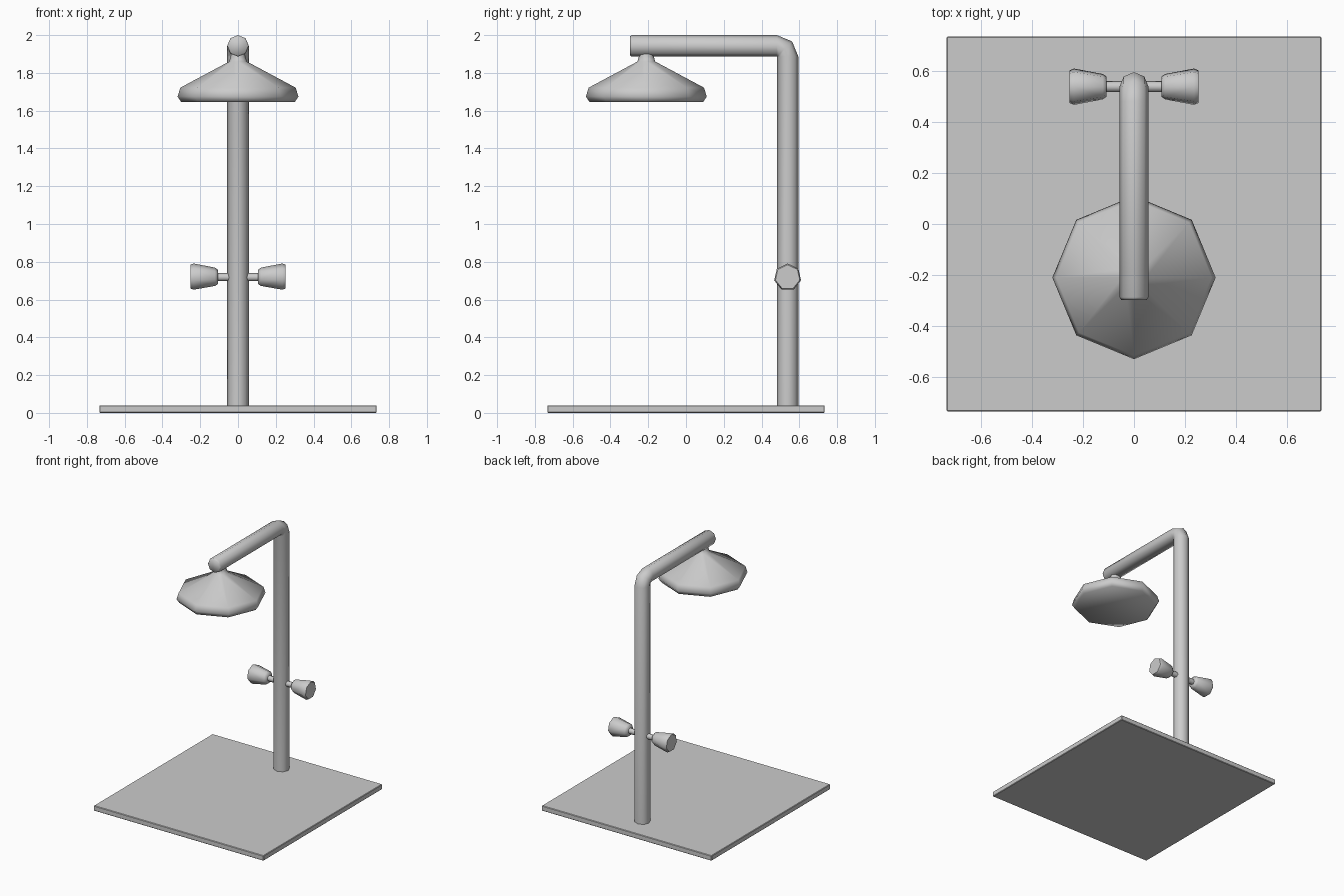
import bpy, bmesh, math
from mathutils import Vector

if "Cube" in bpy.data.objects:
    bpy.data.objects.remove(bpy.data.objects["Cube"])


def loft(name, rings, sides, smooth=60):
    """Skin rings of (centre, axis u, axis v, radius); first vertex of each ring lies on u."""
    bm = bmesh.new()
    loops = []
    for c, u, v, r in rings:
        c, u, v = Vector(c), Vector(u), Vector(v)
        loops.append([bm.verts.new(c + r * (u * math.cos(a) + v * math.sin(a)))
                      for a in (2 * math.pi * i / sides for i in range(sides))])
    for a, b in zip(loops, loops[1:]):
        for i in range(sides):
            j = (i + 1) % sides
            bm.faces.new((a[i], a[j], b[j], b[i]))
    bm.faces.new(loops[0])
    bm.faces.new(loops[-1])
    return finish(name, bm, smooth)


def finish(name, bm, smooth):
    bmesh.ops.recalc_face_normals(bm, faces=bm.faces)
    me = bpy.data.meshes.new(name)
    bm.to_mesh(me)
    bm.free()
    ob = bpy.data.objects.new(name, me)
    bpy.context.collection.objects.link(ob)
    bpy.ops.object.select_all(action='DESELECT')
    ob.select_set(True)
    bpy.context.view_layer.objects.active = ob
    bpy.ops.object.shade_smooth_by_angle(angle=math.radians(smooth))
    return ob


X, Y, Z = (1, 0, 0), (0, 1, 0), (0, 0, 1)
POLE_Y, R = 0.538, 0.057

# Square floor tray with a fine edge bevel
bm = bmesh.new()
bmesh.ops.create_cube(bm, size=1)
for v in bm.verts:
    v.co = Vector((v.co.x * 1.468, v.co.y * 1.468, v.co.z * 0.04 + 0.02))
bmesh.ops.bevel(bm, geom=bm.edges[:], offset=0.004, segments=1, affect='EDGES')
finish("floor_tray", bm, 30)

# Riser pipe bending around its inner corner into the overhead arm
rings = [((0, POLE_Y, 0.03), X, Y, R)]
for k in range(3):
    a = math.radians(45 * k)
    out = Vector((0, math.cos(a), math.sin(a)))
    rings.append((Vector((0, POLE_Y - R, 2 - 2 * R)) + out * R, X, out, R))
rings += [((0, -0.287, 2 - R), X, Z, R), ((0, -0.297, 2 - R), X, Z, 0.05)]
loft("riser_pipe", rings, 8)

# Octagonal shower head
profile = [(0.036, 1.905), (0.04, 1.885), (0.047, 1.86), (0.305, 1.722),
           (0.32, 1.675), (0.30, 1.645)]
loft("shower_head", [((0, -0.21, z), X, Y, r) for r, z in profile], 8)

# Seven-sided tap handles with their stems, one on each side
stem = [(0.045, 0.022), (0.12, 0.022)]
handle = [(0.107, 0.040), (0.122, 0.051), (0.235, 0.073), (0.252, 0.066)]
for side, s in (("left", -1), ("right", 1)):
    for part, prof in (("tap_stem", stem), ("tap_handle", handle)):
        loft(f"{part}_{side}",
             [((s * x, POLE_Y, 0.718), Z, Y, r) for x, r in prof], 7)
